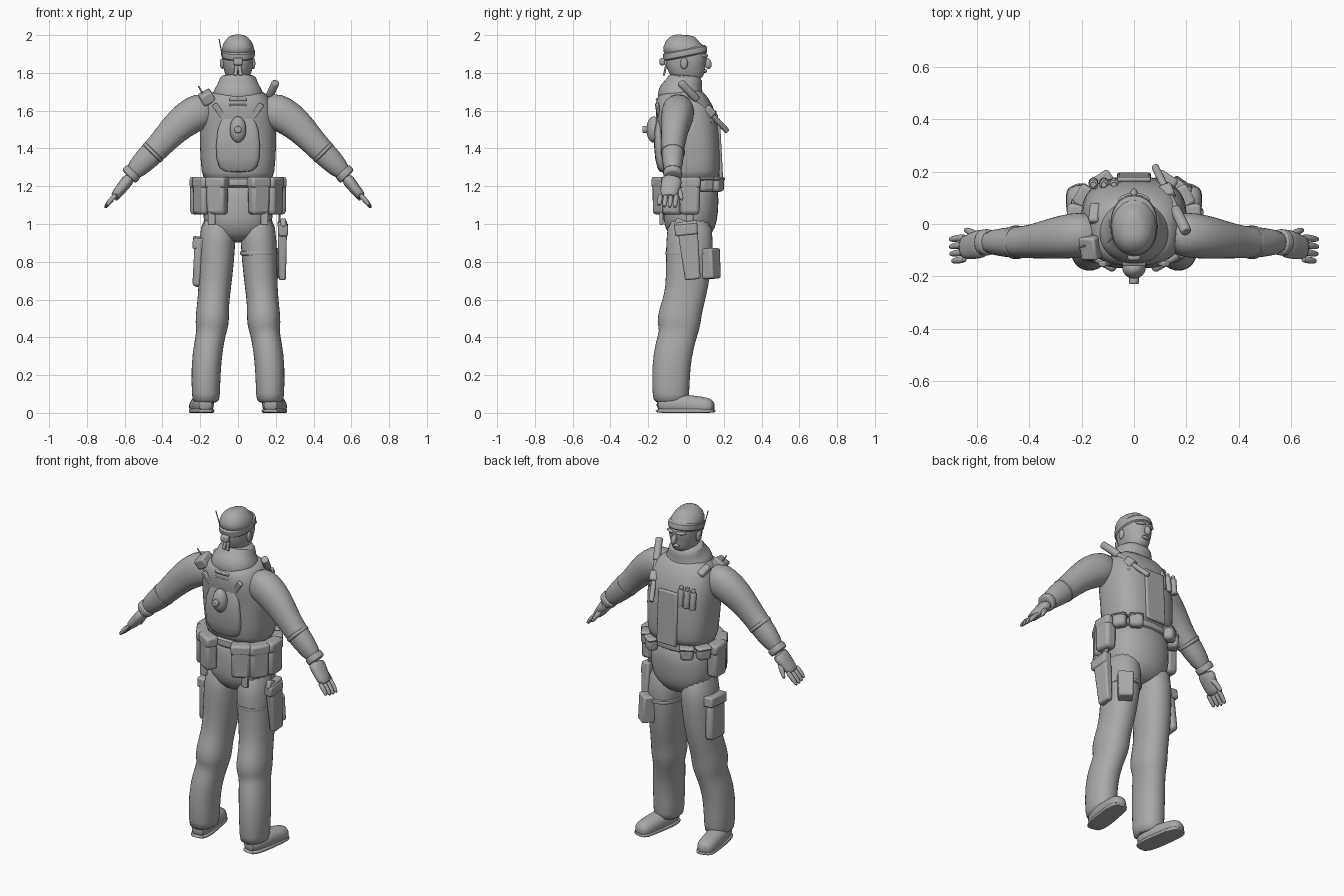
import bpy, bmesh, math
from mathutils import Vector, Matrix, Euler

cube = bpy.data.objects.get("Cube")
if cube:
    bpy.data.objects.remove(cube, do_unlink=True)

grey = bpy.data.materials.new("plain grey")
grey.use_nodes = True
grey.diffuse_color = (.4, .4, .4, 1)
grey.node_tree.nodes["Principled BSDF"].inputs["Base Color"].default_value = grey.diffuse_color


def finish(name, bm, mirror=False, bevel=0, subsurf=False, sharp_angle=50):
    bmesh.ops.recalc_face_normals(bm, faces=bm.faces)
    mesh = bpy.data.meshes.new(name)
    bm.to_mesh(mesh)
    bm.free()
    mesh.materials.append(grey)
    part = bpy.data.objects.new(name, mesh)
    bpy.context.collection.objects.link(part)
    if mirror:
        part.modifiers.new("Mirror", "MIRROR").use_mirror_merge = False
    if bevel:
        rounding = part.modifiers.new("Bevel", "BEVEL")
        rounding.width, rounding.segments = bevel, 2
    if subsurf:
        part.modifiers.new("Subsurf", "SUBSURF").levels = 1
        part.modifiers["Subsurf"].render_levels = 1
    bpy.ops.object.select_all(action="DESELECT")
    part.select_set(True)
    bpy.context.view_layer.objects.active = part
    bpy.ops.object.shade_smooth_by_angle(angle=math.radians(sharp_angle))


def soften(cosine, power):
    return math.copysign(abs(cosine) ** (2 / power), cosine)


def loft(name, rings, depth=1.0, side_axis=(0, 1, 0), sides=16, power=2.2, mirror=False):
    """Skin rings of (x, y, z, half width); depth is the ratio of depth to width."""
    bm = bmesh.new()
    centres = [Vector(ring[:3]) for ring in rings]
    loops = []
    for i, (centre, ring) in enumerate(zip(centres, rings)):
        before, after = centres[max(i - 1, 0)], centres[min(i + 1, len(rings) - 1)]
        along = (after - before).normalized()
        across = Vector(side_axis).cross(along).normalized()
        out = along.cross(across)
        loop = []
        for k in range(sides):
            turn = math.tau * k / sides
            point = centre + ring[3] * (across * soften(math.cos(turn), power)
                                        + out * soften(math.sin(turn), power) * depth)
            point.z = max(point.z, 0)
            loop.append(bm.verts.new(point))
        loops.append(loop)
    for low, high in zip(loops, loops[1:]):
        for k in range(sides):
            bm.faces.new((low[k - 1], low[k], high[k], high[k - 1]))
    bm.faces.new(loops[0])
    bm.faces.new(loops[-1])
    finish(name, bm, mirror, subsurf=True, sharp_angle=60)


def band(name, start, end, radius, depth=1.0, mirror=False, power=2.2):
    """A short rounded sleeve between two points."""
    start, end = Vector(start), Vector(end)
    steps = ((0, .85), (.1, 1), (.9, 1), (1, .85))
    loft(name, [(*start.lerp(end, t), radius * scale) for t, scale in steps], depth, mirror=mirror, power=power)


def placed(at, rot, size):
    turn = Euler([math.radians(angle) for angle in rot]).to_matrix().to_4x4()
    return Matrix.Translation(at) @ turn @ Matrix.Diagonal((*size, 1))


def box(name, at, size, rot=(0, 0, 0), bevel=.01, mirror=False, taper=1.0):
    bm = bmesh.new()
    bmesh.ops.create_cube(bm, size=1)
    for vert in bm.verts:
        if vert.co.z < 0:
            vert.co.xy *= taper
    bm.transform(placed(at, rot, size))
    finish(name, bm, mirror, bevel)


def blob(name, at, size, rot=(0, 0, 0), mirror=False):
    bm = bmesh.new()
    bmesh.ops.create_uvsphere(bm, u_segments=14, v_segments=9, radius=.5)
    bm.transform(placed(at, rot, size))
    finish(name, bm, mirror)


def rod(name, start, end, radius):
    start, end = Vector(start), Vector(end)
    line = end - start
    bm = bmesh.new()
    bmesh.ops.create_cone(bm, cap_ends=True, segments=10, radius1=radius, radius2=radius, depth=line.length)
    bm.transform(Matrix.Translation((start + end) / 2) @ line.to_track_quat("Z", "Y").to_matrix().to_4x4())
    finish(name, bm, bevel=radius * .3)


# Trousers, with a slouched fold at the knee
loft("hips", [(0, .02, .9, .08), (0, .02, .95, .16), (0, .02, 1.02, .19), (0, .03, 1.12, .19), (0, .03, 1.27, .18)],
     depth=.78)
loft("leg", [(.1, .02, 1.06, .09), (.11, .02, .9, .1), (.12, .01, .7, .09), (.13, -.01, .6, .085),
             (.135, -.03, .53, .089), (.137, -.04, .47, .091), (.143, -.04, .42, .078), (.155, -.06, .36, .08),
             (.17, -.08, .25, .08), (.17, -.08, .08, .076), (.17, -.08, .05, .07)],
     depth=1.3, mirror=True)

# Boots, with a sole that follows the upper
upper = [(.17, -.16, .04, .04), (.18, -.08, .05, .06), (.2, .04, .04, .055), (.21, .12, .03, .055), (.22, .15, .03, .03)]
loft("boot", upper, depth=.95, side_axis=(0, 0, 1), mirror=True)
loft("boot_sole", [(x, y * 1.03, .01, half * 1.03) for x, y, z, half in upper],
     depth=.25, side_axis=(0, 0, 1), power=4, mirror=True)

# Vest and scarf
loft("vest", [(0, .03, 1.22, .18), (0, .03, 1.26, .195), (0, .02, 1.43, .205), (0, .01, 1.54, .204),
              (0, -.02, 1.62, .19), (0, -.04, 1.68, .16), (0, -.04, 1.71, .12)], depth=.79, power=2.7, sides=24)
loft("scarf", [(0, -.03, 1.62, .12), (0, -.03, 1.67, .14), (0, -.02, 1.71, .13), (0, -.01, 1.74, .105),
               (0, 0, 1.78, .1), (0, 0, 1.79, .07)], depth=.92, sides=20)
loft("back_pad", [(0, -.12, 1.27, .09), (0, -.14, 1.33, .12), (0, -.15, 1.5, .12), (0, -.12, 1.63, .06)],
     depth=.22, power=3)
blob("back_canteen", at=(0, -.17, 1.5), size=(.09, .08, .14))
rod("canteen_cap", start=(0, -.2, 1.5), end=(0, -.23, 1.5), radius=.02)
for height in (1.63, 1.66):
    box("back_buckle", at=(0, -.15, height), size=(.09, .02, .015), rot=(25, 0, 0), bevel=.004)
box("back_strap", at=(.08, -.14, 1.57), size=(.03, .02, .16), rot=(10, 35, 0), bevel=.005, mirror=True)
box("shoulder_strap", at=(.13, .08, 1.6), size=(.05, .02, .17), rot=(38, 0, 0), bevel=.005, mirror=True)
box("vest_front_panel", at=(0, .178, 1.4), size=(.13, .02, .32), rot=(3, 0, 0), bevel=.008)

# Arms
loft("arm", [(.13, -.04, 1.61, .08), (.2, -.04, 1.6, .1), (.27, -.05, 1.56, .095), (.34, -.06, 1.5, .082),
             (.41, -.07, 1.42, .069), (.49, -.07, 1.34, .066), (.58, -.07, 1.25, .045)], depth=.9, mirror=True)
band("elbow_cuff", start=(.44, -.07, 1.39), end=(.46, -.07, 1.37), radius=.07, depth=.95, mirror=True)
band("glove_cuff", start=(.55, -.07, 1.28), end=(.58, -.07, 1.25), radius=.052, mirror=True)

# Gloved hand with fingers fanned by a rule
loft("hand", [(.57, -.07, 1.25, .035), (.6, -.08, 1.21, .032), (.64, -.09, 1.16, .028), (.66, -.09, 1.14, .022)],
     depth=1.7, mirror=True)
for finger, reach in enumerate((1, 1, .95, .85)):
    knuckle = Vector((.64, -.05 - finger * .028, 1.16))
    tip = knuckle + reach * Vector((.067, -.01, -.078))
    middle = knuckle.lerp(tip, .5) + Vector((.006, 0, 0))
    loft("finger", [(*knuckle, .015), (*middle, .015), (*tip, .01)], sides=8, mirror=True)
loft("thumb", [(.59, -.06, 1.21, .018), (.62, -.03, 1.17, .017), (.65, -.02, 1.12, .009)], sides=8, mirror=True)

# Head and face
loft("head", [(0, .05, 1.75, .03), (0, .04, 1.77, .055), (0, .02, 1.8, .07), (0, 0, 1.84, .083),
              (0, 0, 1.92, .086), (0, 0, 1.97, .06)], depth=1.35, sides=20)
blob("nose", at=(0, .115, 1.85), size=(.03, .04, .06), rot=(15, 0, 0))
blob("brow", at=(.035, .1, 1.89), size=(.06, .025, .02), rot=(0, 0, -25), mirror=True)
blob("lips", at=(0, .1, 1.81), size=(.05, .025, .02))
blob("ear", at=(.082, -.01, 1.85), size=(.02, .04, .06), mirror=True)

# Bandana, tied behind the head
loft("bandana", [(0, -.01, 1.88, .087), (0, -.01, 1.93, .09), (0, 0, 1.965, .074), (0, .01, 1.99, .045),
                 (0, .01, 2, .02)], depth=1.3, sides=20)
band("bandana_band", start=(0, 0, 1.88), end=(0, -.01, 1.93), radius=.093, depth=1.32)
box("bandana_knot", at=(0, -.125, 1.86), size=(.05, .03, .04))
box("bandana_tail", at=(.01, -.11, 1.82), size=(.02, .01, .07), rot=(-12, -8, 0), bevel=.004, mirror=True)
rod("head_aerial", start=(-.08, -.05, 1.87), end=(-.1, -.07, 1.98), radius=.003)
box("headset", at=(-.085, 0, 1.85), size=(.02, .04, .05))

# Gear on the chest and shoulders
baton_top, baton_tip = Vector((.2, -.03, 1.75)), Vector((.08, .22, 1.49))
rod("baton", baton_top, baton_tip, radius=.015)
rod("baton_grip", baton_top, baton_top.lerp(baton_tip, .35), radius=.022)
box("baton_clip", at=baton_top.lerp(baton_tip, .6), size=(.05, .05, .06), rot=(45, 0, 20))
for tube in range(3):
    foot = Vector((-.155 + tube * .04, .16, 1.48))
    top = foot + Vector((0, -.01, .1))
    rod("chest_tube", foot, top, radius=.019)
    rod("tube_cap", top, top + Vector((0, 0, .02)), radius=.012)
box("radio", at=(-.165, -.09, 1.67), size=(.07, .09, .06), rot=(15, -30, 0))
rod("radio_aerial", start=(-.18, -.08, 1.68), end=(-.21, -.09, 1.73), radius=.004)
box("shoulder_light", at=(-.15, .04, 1.67), size=(.04, .08, .04), rot=(-25, -15, 0))

# Belt, with pouches set round it by angle from the front
band("belt", start=(0, .02, 1.19), end=(0, .02, 1.25), radius=.195, depth=.8, power=2.5)
for angle in (33, 60, 90, 122, 150):
    small = angle < 90
    width, thick, height = (.08, .06, .08) if small else (.11, .07, .2)
    turn = math.radians(angle)
    spot = Vector((math.sin(turn) * .22, .02 + math.cos(turn) * .17, 1.25))
    name = "front_pouch" if small else "belt_pouch"
    box(name, at=spot - Vector((0, 0, height / 2)), size=(width, thick, height), rot=(0, 0, -angle),
        bevel=.018, mirror=True, taper=.95)
    box(name + "_flap", at=spot - Vector((0, 0, height * .15)), size=(width * 1.05, thick * 1.05, height * .3),
        rot=(0, 0, -angle), bevel=.014, mirror=True)
box("belt_tab", at=(.14, -.13, 1.03), size=(.04, .02, .07), bevel=.004, mirror=True)

# Thigh gear
box("holster", at=(.235, .02, .86), size=(.05, .11, .31), rot=(6, 0, 0), taper=.75)
box("holster_flap", at=(.24, 0, .97), size=(.05, .12, .06), rot=(6, 0, 0))
box("pistol_grip", at=(.24, -.03, 1), size=(.03, .06, .05), rot=(-20, 0, 0))
box("holster_strap", at=(.22, .02, 1.06), size=(.01, .04, .13), bevel=.004)
box("thigh_front_pouch", at=(.17, .13, .79), size=(.09, .08, .16), rot=(5, 0, -35), taper=.9)
band("thigh_strap", start=(.11, .02, .86), end=(.11, .02, .83), radius=.102, depth=1.31)
box("cargo_pocket", at=(-.21, .02, .8), size=(.05, .14, .26), rot=(4, 3, 0), bevel=.02)
box("cargo_flap", at=(-.21, .02, .9), size=(.06, .15, .06), rot=(4, 3, 0))
